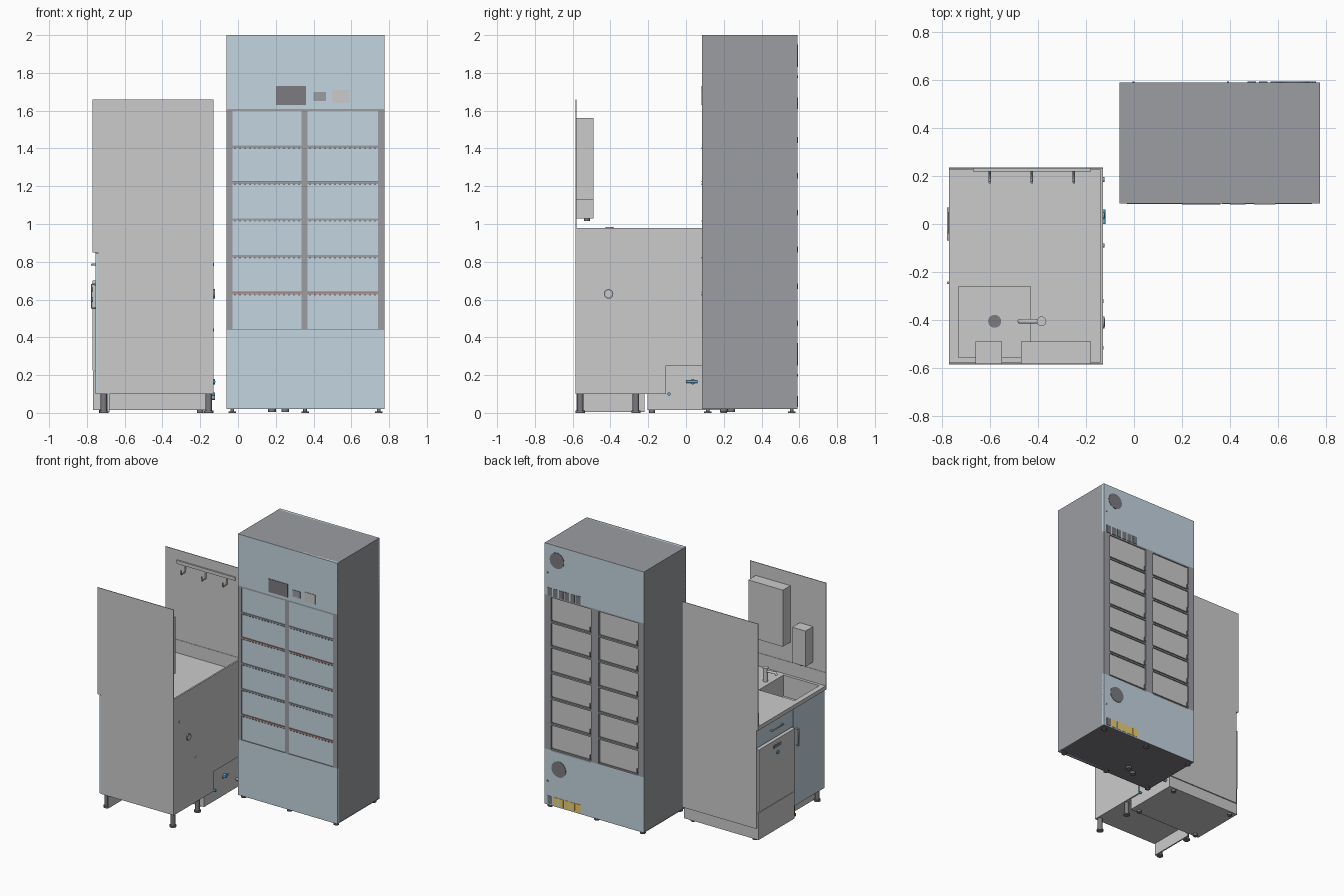
import bpy, bmesh, math
from mathutils import Vector, Matrix

if "Cube" in bpy.data.objects:
    bpy.data.objects.remove(bpy.data.objects["Cube"])


def mat(name, r, g, b):
    m = bpy.data.materials.new(name)
    m.diffuse_color = (r, g, b, 1)
    m.use_nodes = True
    m.node_tree.nodes["Principled BSDF"].inputs["Base Color"].default_value = m.diffuse_color
    return m


BLUE = mat("pale_blue", .55, .66, .75)
DARK = mat("dark_grey", .2, .2, .22)
MID = mat("mid_grey", .33, .34, .36)
RED = mat("red", .5, .15, .12)
YELLOW = mat("yellow", .9, .62, .1)
VALVE = mat("valve_blue", .1, .4, .75)


def finish(bm, name, m):
    me = bpy.data.meshes.new(name)
    bm.to_mesh(me)
    bm.free()
    ob = bpy.data.objects.new(name, me)
    bpy.context.collection.objects.link(ob)
    if m:
        me.materials.append(m)
    return ob


def box(name, x0, x1, y0, y1, z0, z1, m=None, open_top=False, bevel=0):
    bm = bmesh.new()
    bmesh.ops.create_cube(bm, size=1)
    for v in bm.verts:
        v.co = ((x0, x1)[v.co.x > 0], (y0, y1)[v.co.y > 0], (z0, z1)[v.co.z > 0])
    if open_top:
        bmesh.ops.delete(bm, geom=[f for f in bm.faces if f.normal.z > .9], context='FACES')
    ob = finish(bm, name, m)
    if bevel:
        b = ob.modifiers.new("bevel", 'BEVEL')
        b.width, b.segments = bevel, 2
    return ob


def rod(name, a, b, r, m=None, seg=20):
    a, b = Vector(a), Vector(b)
    d = b - a
    rot = d.to_track_quat('Z', 'Y').to_matrix().to_4x4()
    bm = bmesh.new()
    bmesh.ops.create_cone(bm, cap_ends=True, segments=seg, radius1=r, radius2=r, depth=d.length,
                          matrix=Matrix.Translation((a + b) / 2) @ rot)
    for f in bm.faces:
        f.smooth = len(f.verts) == 4
    for e in bm.edges:
        e.smooth = all(f.smooth for f in e.link_faces)
    return finish(bm, name, m)


def tube(name, pts, r, m=None):
    cu = bpy.data.curves.new(name, 'CURVE')
    cu.dimensions = '3D'
    cu.bevel_depth, cu.bevel_resolution, cu.use_fill_caps = r, 3, True
    s = cu.splines.new('POLY')
    s.points.add(len(pts) - 1)
    for p, co in zip(s.points, pts):
        p.co = (*co, 1)
    ob = bpy.data.objects.new(name, cu)
    bpy.context.collection.objects.link(ob)
    if m:
        cu.materials.append(m)
    return ob


# ---------- pass-through storage cabinet ----------
X0, X1, Y0, Y1 = -.06, .775, .085, .59
for n, a, b in (("left", X0, X0 + .01), ("right", X1 - .01, X1)):
    box("cabinet_side_" + n, a, b, Y0 + .002, Y1 - .002, .02, 2, MID)
box("cabinet_top", X0, X1, Y0 + .002, Y1 - .002, 1.99, 2, MID)
box("cabinet_base", X0, X1, Y0 + .002, Y1 - .002, .02, .03, DARK)
for side, ya, yb in (("front", Y0, Y0 + .02), ("back", Y1 - .02, Y1)):
    front = side == "front"
    box(side + "_upper_panel", X0, X1, ya, yb, 1.61, 2, BLUE)
    box(side + "_lower_panel", X0, X1, ya, yb, .02, .44, BLUE)
    w, c = (.03, .015) if front else (.05, .032)
    for n, a, b in (("left", X0, X0 + w), ("centre", .352 - c, .352 + c), ("right", X1 - w - .005, X1)):
        box(f"{side}_stile_{n}", a, b, ya, yb, .44, 1.61, MID)
    levels = [.44, .635, .83, 1.025, 1.22, 1.41, 1.605]
    for col, (a, b) in enumerate(((X0 + w, .352 - c), (.352 + c, X1 - w - .005))):
        for i, z in enumerate(levels):
            box(f"{side}_shelf_edge_{col}_{i}", a, b, ya, yb, z - .007, z + .005, MID)
            if front and i in (1, 4):
                box(f"red_strip_{col}_{i}", a, b, ya - .002, ya + .004, z + .002, z + .007, RED)
            if i == 6:
                continue
            zt = levels[i + 1] - .007
            if front:
                box(f"front_bay_{col}_{i}", a, b, ya + .005, ya + .012, z, zt, BLUE)
                # small clips under the shelf edge
                if i:
                    bm_clip = box(f"shelf_clips_{col}_{i}", a + .01, a + .02, ya - .002, ya + .006,
                                  z - .013, z - .006, DARK)
                    arr = bm_clip.modifiers.new("repeat", 'ARRAY')
                    arr.count, arr.use_relative_offset, arr.use_constant_offset = 14, False, True
                    arr.constant_offset_displace = ((b - a - .03) / 13, 0, 0)
            else:
                box(f"back_bay_door_{col}_{i}", a, b - .004, ya, yb - .008, z + .018, zt)
                box(f"back_bay_gap_{col}_{i}", a, b, ya, ya + .005, z, zt, DARK)
                box(f"bay_catch_{col}_{i}", a + .004, a + .012, yb - .01, yb + .003, z + .02, z + .05, DARK)

# control panel on the front
box("display_screen", .2, .36, Y0 - .004, Y0, 1.63, 1.73, DARK)
box("small_screen", .4, .465, Y0 - .004, Y0, 1.65, 1.70, MID)
box("control_plate", .5, .59, Y0 - .004, Y0, 1.64, 1.71)
# fans, sockets and locks on the back
for n, z, x, zs, m in (("upper", 1.89, .67, 1.64, DARK), ("lower", .31, .655, .06, YELLOW)):
    rod(n + "_fan_grille", (x, Y1 - .01, z), (x, Y1 + .003, z), .06, DARK, 32)
    rod(n + "_lock", (.75, Y1 - .01, z - .11), (.75, Y1 + .003, z - .11), .007, DARK)
    for i in range(6):
        xa = .73 - i * .048
        box(f"{n}_socket_{i}", xa - .018, xa + .018, Y1 - .005, Y1 + .003, zs - .03, zs + .03,
            m if i > 0 else DARK)
# feet and drain
for x in (-.03, .355, .745):
    for y in (.115, .56):
        rod("cabinet_foot", (x, y, 0), (x, y, .008), .02, DARK)
        rod("cabinet_foot_stem", (x, y, .008), (x, y, .022), .01, DARK)
for x, y in ((.18, .2), (.25, .24)):
    rod("cabinet_drain", (x, y, .005), (x, y, .025), .02, DARK)

# ---------- sink unit ----------
L, R, F, B = -.77, -.13, -.585, .235
LB = -.755
# worktop with basin opening
top = box("worktop", L, R, F, B, .85, .88)
cut = box("basin_cutter", -.73, -.43, -.555, -.26, .7, 1.0)
cut.hide_render = True
cut.hide_viewport = True
cut.display_type = 'WIRE'
mod = top.modifiers.new("basin_opening", 'BOOLEAN')
mod.object, mod.solver = cut, 'EXACT'
basin = box("basin", -.73, -.43, -.555, -.26, .72, .879, None, open_top=True)
mod = basin.modifiers.new("wall", 'SOLIDIFY')
mod.thickness, mod.offset = .004, 1
rod("basin_drain", (-.58, -.405, .715), (-.58, -.405, .724), .027, DARK, 32)
# upstands and tall splash walls
box("back_upstand", R - .012, R, F, B, .85, .98)
for n, a, b in (("near", F, F + .008), ("far", B - .008, B)):
    box(n + "_upstand", L, R, a, b, .85, .98)
    inset = .003
    box(n + "_splash_wall", L, R, a, b - inset, .98, 1.66) if n == "near" else \
        box(n + "_splash_wall", L, R, a + inset, b, .98, 1.66)
# tap
rod("tap_body", (-.385, -.405, .88), (-.385, -.405, .975), .018)
rod("tap_cap", (-.385, -.405, .975), (-.385, -.405, .985), .02)
tube("tap_spout", [(-.385, -.405, .955), (-.47, -.405, .965), (-.475, -.405, .945)], .01)

# cupboard carcass, door and drawer
box("cupboard_carcass", LB + .015, R, F, -.21, .1, .85, None, open_top=True)
box("cupboard_door", LB, LB + .015, F + .004, -.213, .1, .845, BLUE)
box("drawer_carcass", LB + .015, R, -.21, B, .70, .85)
box("drawer_front", LB, LB + .015, -.207, B - .008, .71, .845, BLUE)
box("end_panel", LB, R, B - .008, B, .1, .85)
box("kick_plate", -.69, -.68, F + .005, -.22, .005, .1)
# back panel with service notch
box("back_panel_upper", R - .01, R, -.21, B, .25, .85)
box("back_panel_lower", R - .01, R, -.21, -.105, .1, .25)
tube("drawer_handle", [(LB, .065, .785), (L - .005, .065, .785), (L - .005, -.065, .785), (LB, -.065, .785)], .005)
tube("door_handle", [(LB, -.245, .555), (L - .005, -.245, .555), (L - .005, -.245, .68), (LB, -.245, .68)], .005)

# washing appliance under the drawer
box("appliance_body", LB + .012, R - .012, -.205, B - .009, .015, .70)
box("appliance_door", L, LB + .012, -.205, B - .009, .225, .70)
box("appliance_lower_panel", L + .003, LB + .012, -.205, B - .009, .015, .22)
box("appliance_display", L - .002, L, -.04, .05, .64, .665, DARK)
rod("appliance_knob", (L, 0, .6), (L - .006, 0, .6), .014, VALVE)
for x in (-.72, -.2):
    for y in (-.18, .2):
        rod("appliance_foot", (x, y, 0), (x, y, .016), .017, DARK)

# cupboard legs
for x in (-.71, -.155):
    for y in (-.56, -.265):
        rod("leg_foot", (x, y, 0), (x, y, .012), .024, DARK)
        rod("leg", (x, y, .012), (x, y, .1), .017, DARK)

# service connections on the back
for n, y, z, r, d, m in (("waste_port", -.41, .63, .025, .008, MID), ("water_valve", .035, .165, .014, .008, VALVE),
                         ("small_valve", -.09, .1, .008, .008, VALVE), ("drain_pipe", .185, .08, .011, .008, MID),
                         ("upper_screw", -.515, .785, .008, .003, None), ("lower_screw", -.32, .44, .008, .003, None)):
    rod(n, (R - .03, y, z), (R + d, y, z), r, m)
rod("waste_port_bore", (R, -.41, .63), (R + .009, -.41, .63), .017)
rod("valve_lever", (R + .004, .0, .165), (R + .004, .06, .165), .007, VALVE)

# dispensers on the near splash wall
box("towel_dispenser", -.47, -.18, F, -.49, 1.13, 1.56)
box("soap_dispenser", -.66, -.55, F, -.49, 1.03, 1.30)
rod("soap_nozzle", (-.605, -.525, 1.015), (-.605, -.525, 1.035), .016, DARK)

# hook rail on the far splash wall
box("hook_rail", -.67, -.18, B - .016, B - .005, 1.56, 1.585)
for x in (-.6, -.425, -.25):
    tube("coat_hook", [(x, B - .013, 1.56), (x, B - .013, 1.515), (x, .178, 1.51), (x, .172, 1.545)], .005)
